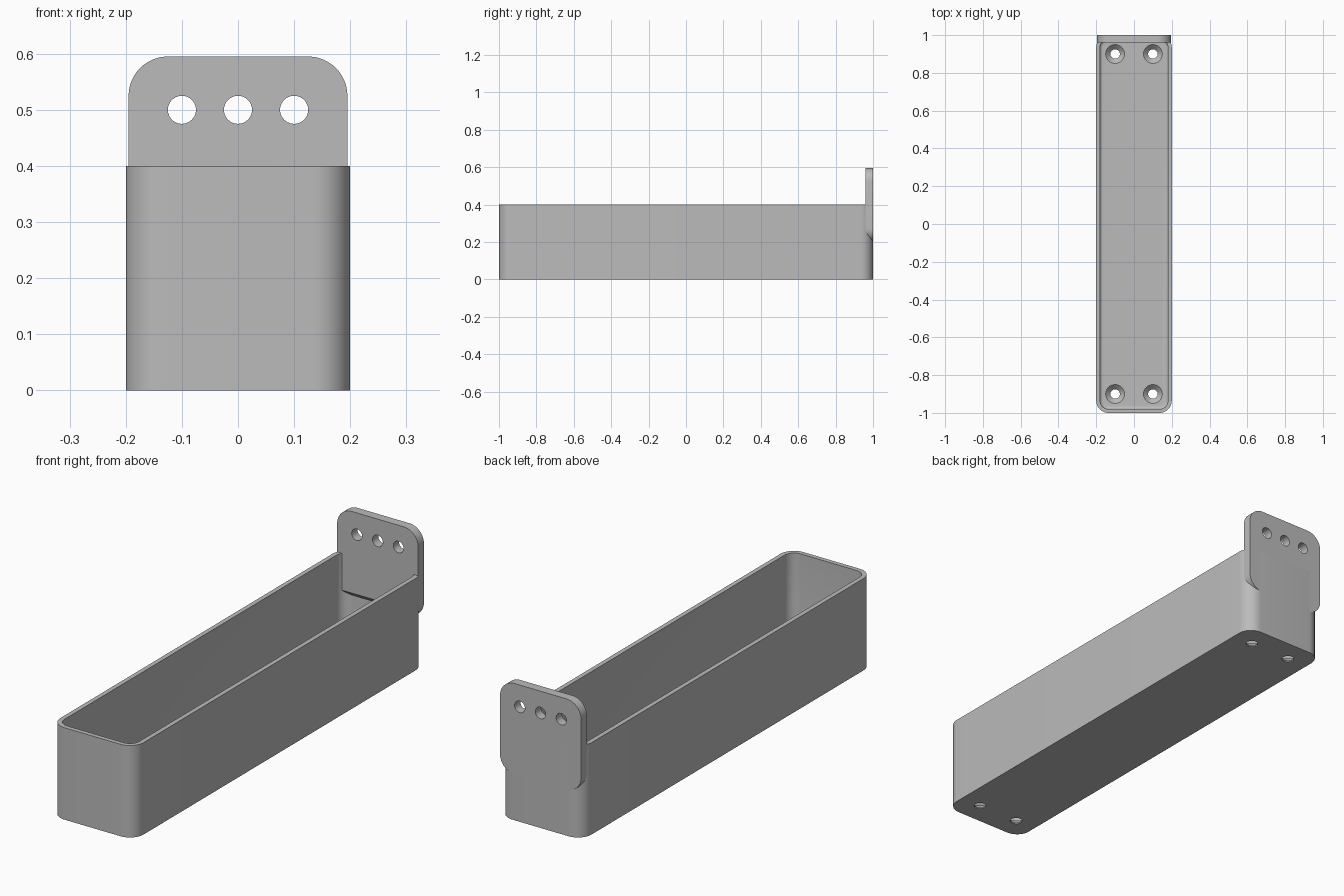
import bpy, bmesh, math
from mathutils import Matrix

cube = bpy.data.objects.get("Cube")
if cube:
    bpy.data.objects.remove(cube, do_unlink=True)

grey = bpy.data.materials.new("plain grey")
grey.use_nodes = True
grey.diffuse_color = (0.5, 0.5, 0.5, 1)
grey.node_tree.nodes["Principled BSDF"].inputs["Base Color"].default_value = (0.5, 0.5, 0.5, 1)


def finish(name, bm, helper=False):
    bmesh.ops.recalc_face_normals(bm, faces=bm.faces)
    mesh = bpy.data.meshes.new(name)
    bm.to_mesh(mesh)
    bm.free()
    mesh.materials.append(grey)
    obj = bpy.data.objects.new(name, mesh)
    bpy.context.collection.objects.link(obj)
    if helper:
        obj.hide_render = True
        obj.hide_set(True)
    return obj


def rounded_prism(width, depth, low, high, radius, floor_round=0.0):
    """Rounded rectangle in XY, extruded along Z, with an optional rounded lower rim."""
    bm = bmesh.new()
    bmesh.ops.create_cube(bm, size=1)
    for v in bm.verts:
        v.co = (v.co.x * width, v.co.y * depth, low if v.co.z < 0 else high)
    upright = [e for e in bm.edges if abs(e.verts[0].co.z - e.verts[1].co.z) > 1e-6]
    bmesh.ops.bevel(bm, geom=upright, offset=radius, segments=12, profile=0.5, affect='EDGES')
    if floor_round:
        rim = [e for e in bm.edges if all(abs(v.co.z - low) < 1e-5 for v in e.verts)]
        bmesh.ops.bevel(bm, geom=rim, offset=floor_round, segments=5, profile=0.5, affect='EDGES')
    return bm


def add_cone(bm, r_low, r_high, low, high, x, y):
    place = Matrix.Translation((x, y, (low + high) / 2))
    bmesh.ops.create_cone(bm, cap_ends=True, segments=40, radius1=r_low, radius2=r_high,
                          depth=high - low, matrix=place)


def cut(target, cutter):
    mod = target.modifiers.new(cutter.name, 'BOOLEAN')
    mod.operation = 'DIFFERENCE'
    mod.solver = 'EXACT'
    mod.object = cutter


FLOOR = 0.03
R_HOLE = 0.025

# Open tray with rounded corners
tray = finish("tray", rounded_prism(0.4, 2, 0, 0.4, 0.065))
cut(tray, finish("cavity_cutter", rounded_prism(0.36, 1.96, FLOOR, 0.5, 0.045, 0.015), True))

# Countersunk screw holes in the tray floor
holes = bmesh.new()
sinks = bmesh.new()
for x in (-0.1, 0.1):
    for y in (-0.9, 0.9):
        add_cone(holes, R_HOLE, R_HOLE, -0.1, 0.1, x, y)
        add_cone(sinks, R_HOLE - 0.005, 0.055, FLOOR - 0.03, FLOOR + 0.005, x, y)
cut(tray, finish("screw_hole_cutter", holes, True))
cut(tray, finish("countersink_cutter", sinks, True))

# Upright hanging plate at the back, drawn flat and then stood up
stand = Matrix.Translation((0, 1, 0.3975)) @ Matrix.Rotation(math.pi / 2, 4, 'X')
bm = rounded_prism(0.39, 0.395, 0, 0.04, 0.07)
bm.transform(stand)
plate = finish("hanging_plate", bm)

# Three holes through the plate
bm = bmesh.new()
for x in (-0.1, 0, 0.1):
    add_cone(bm, R_HOLE, R_HOLE, -0.1, 0.1, x, 0.5 - 0.3975)
bm.transform(stand)
cut(plate, finish("plate_hole_cutter", bm, True))

# Sloped underside of the plate
bm = bmesh.new()
bmesh.ops.create_cube(bm, size=1)
bm.transform(Matrix.Translation((0, 1, 0.2)) @ Matrix.Rotation(-math.pi / 4, 4, 'X')
             @ Matrix.Translation((0, 0, -0.5)))
cut(plate, finish("slope_cutter", bm, True))

# Bake the cuts and smooth the curved faces
bpy.context.view_layer.update()
for obj in (tray, plate):
    bpy.ops.object.select_all(action='DESELECT')
    obj.select_set(True)
    bpy.context.view_layer.objects.active = obj
    for mod in list(obj.modifiers):
        bpy.ops.object.modifier_apply(modifier=mod.name)
    bpy.ops.object.shade_smooth_by_angle(angle=math.radians(35))

# Remove the spent cutters
for obj in list(bpy.data.objects):
    if obj.name.endswith("_cutter"):
        bpy.data.objects.remove(obj, do_unlink=True)
